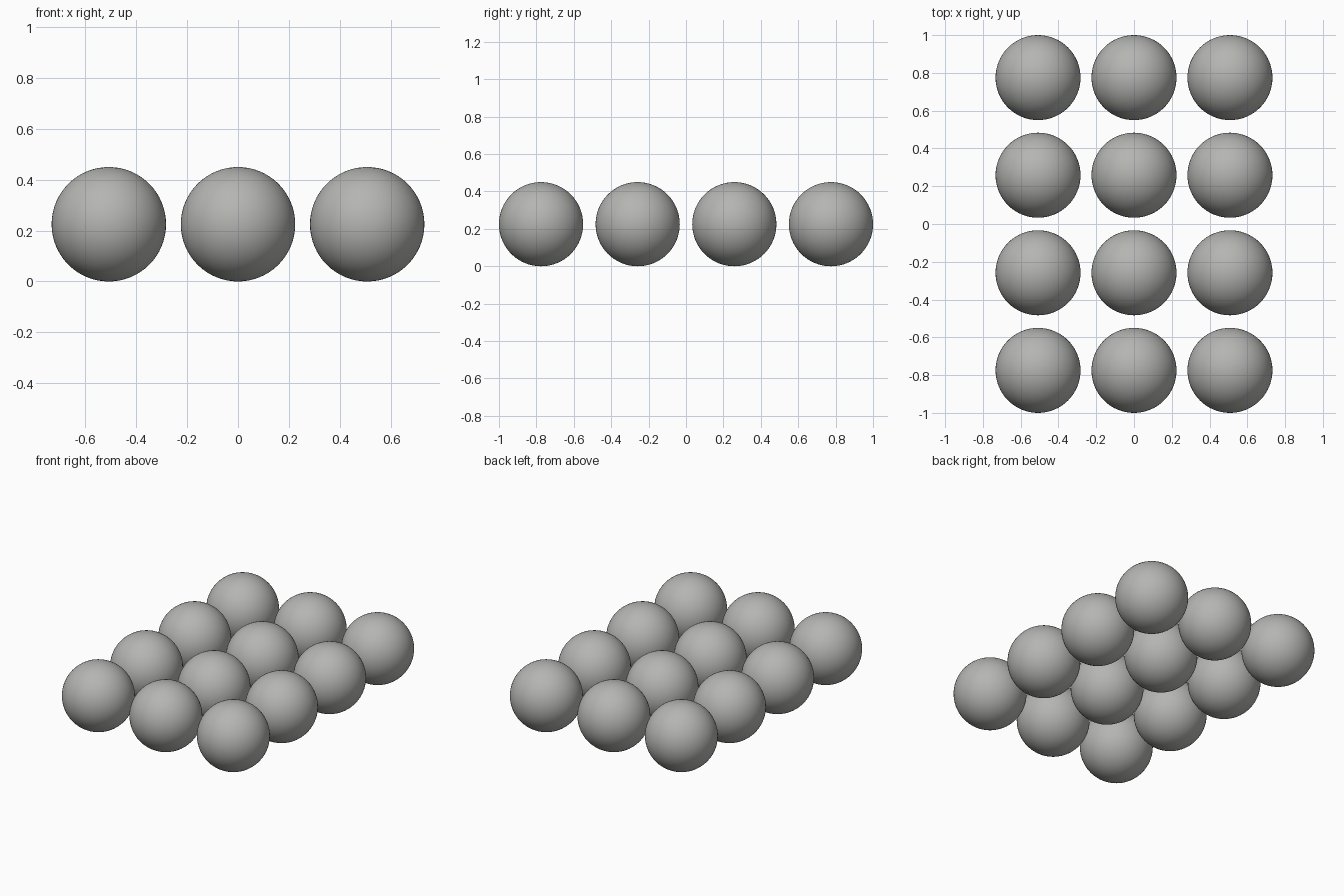
import bpy

if "Cube" in bpy.data.objects:
    bpy.data.objects.remove(bpy.data.objects["Cube"])

RADIUS = 0.225
STEP_X = 0.508
STEP_Y = 0.5167

grey = bpy.data.materials.new("warm grey")
grey.diffuse_color = (0.46, 0.46, 0.445, 1)
grey.use_nodes = True
grey.node_tree.nodes["Principled BSDF"].inputs["Base Color"].default_value = grey.diffuse_color

# One smooth ball, shared by the whole grid
bpy.ops.mesh.primitive_uv_sphere_add(segments=64, ring_count=32, radius=RADIUS)
first = bpy.context.object
bpy.ops.object.shade_smooth()
ball_mesh = first.data
ball_mesh.name = "ball"
ball_mesh.materials.append(grey)
bpy.data.objects.remove(first)

# Three columns by four rows of separate balls resting on the ground
for col in range(3):
    for row in range(4):
        ball = bpy.data.objects.new(f"ball_{col + 1}_{row + 1}", ball_mesh)
        ball.location = ((col - 1) * STEP_X, (row - 1.5) * STEP_Y, RADIUS)
        bpy.context.collection.objects.link(ball)
